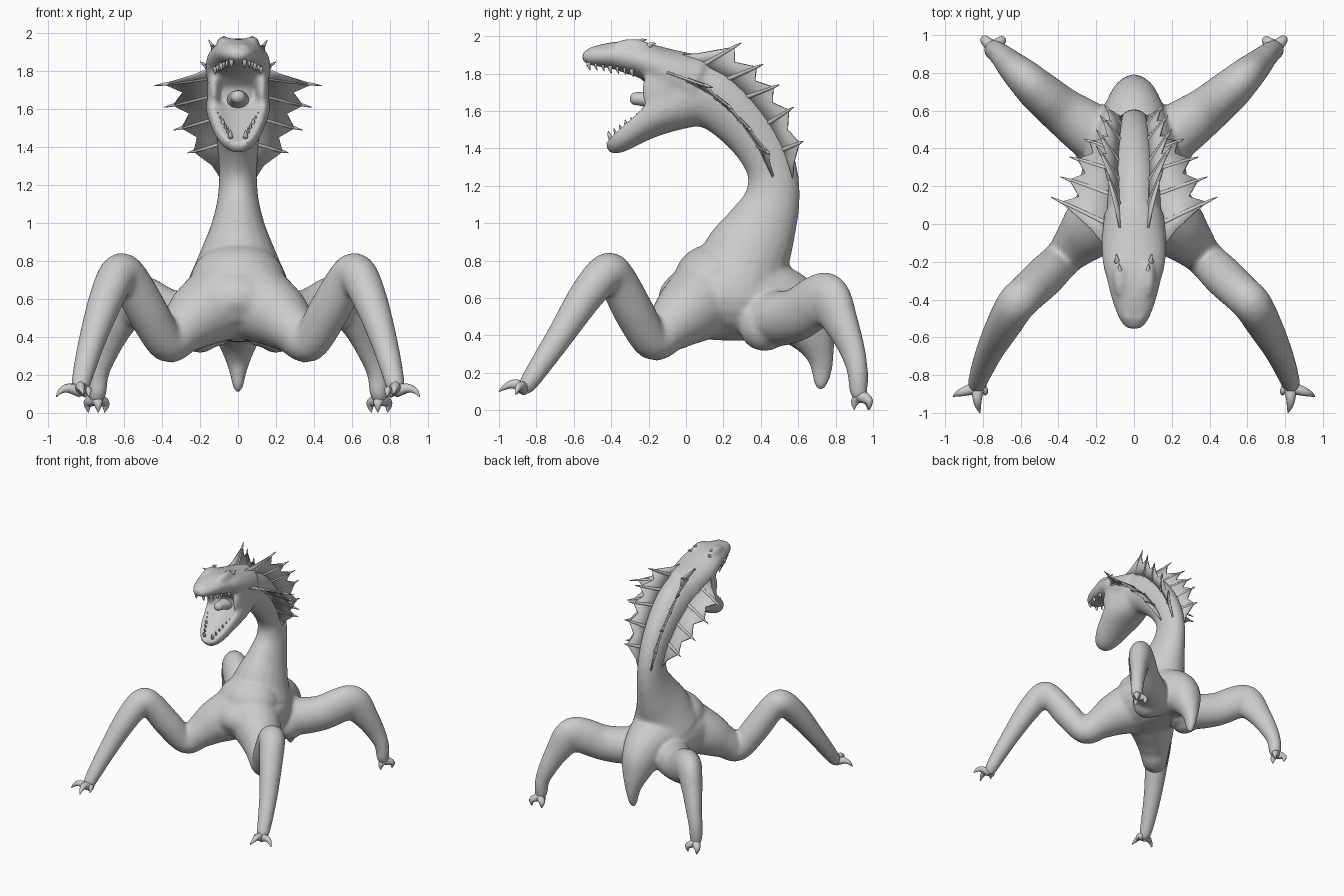
import bpy, bmesh, math
from mathutils import Vector, Matrix

skin = bpy.data.materials.new("grey_skin")
skin.diffuse_color = (0.6, 0.6, 0.6, 1)
X = Vector((1, 0, 0))


def smooth_path(pts, steps):
    """Catmull-Rom interpolation of position and radii together."""
    out = []
    for i in range(len(pts) - 1):
        p0, p1, p2, p3 = (pts[max(0, min(len(pts) - 1, i + k))] for k in (-1, 0, 1, 2))
        for j in range(steps):
            t = j / steps
            out.append([0.5 * (2 * b + (c - a) * t + (2 * a - 5 * b + 4 * c - d) * t * t
                               + (3 * b - a - 3 * c + d) * t ** 3)
                        for a, b, c, d in zip(p0, p1, p2, p3)])
    return out + [list(pts[-1])]


def tube(bm, pts, side=X, seg=20, steps=5, dip=0):
    """Closed loft; pts are (x, y, z, radius in path plane, radius sideways)."""
    path = smooth_path([p if len(p) == 5 else (*p, p[3]) for p in pts], steps)
    rings = []
    for i, p in enumerate(path):
        t = Vector(path[min(i + 1, len(path) - 1)][:3]) - Vector(path[max(i - 1, 0)][:3])
        t.normalize()
        s = (side - t * side.dot(t)).normalized()
        n = t.cross(s)
        ring = []
        for k in range(seg):
            a = 2 * math.pi * k / seg
            h = math.sin(a)
            if dip and h > 0:                       # scooped upper side
                h = math.sqrt(h) - dip * h ** 3
            ring.append(bm.verts.new(Vector(p[:3]) + s * p[4] * math.cos(a) + n * p[3] * h))
        rings.append(ring)
    for r, q in zip(rings, rings[1:]):
        for k in range(seg):
            bm.faces.new((r[k], r[(k + 1) % seg], q[(k + 1) % seg], q[k]))
    bm.faces.new(rings[0])
    bm.faces.new(rings[-1])


def blob(bm, centre, size):
    m = Matrix.Translation(centre) @ Matrix.Diagonal((*size, 1))
    bmesh.ops.create_uvsphere(bm, u_segments=20, v_segments=12, radius=1, matrix=m)


def finish(name, bm):
    bmesh.ops.recalc_face_normals(bm, faces=bm.faces)
    for f in bm.faces:
        f.smooth = True
    me = bpy.data.meshes.new(name)
    bm.to_mesh(me)
    bm.free()
    ob = bpy.data.objects.new(name, me)
    bpy.context.collection.objects.link(ob)
    me.materials.append(skin)
    return ob


def mid(points):
    return [(0, *p) for p in points]


def flip(points, s):
    return [(p[0] * s, *p[1:]) for p in points]


# body: neck, torso with tail, head and jaw, fused into one skin
bm = bmesh.new()
tube(bm, mid([(0, 1.715, .19, .15), (.16, 1.665, .172, .14), (.29, 1.56, .158, .125),
              (.40, 1.42, .143, .11), (.463, 1.27, .135, .1), (.459, 1.12, .152, .11),
              (.40, .97, .194, .148), (.33, .83, .235, .205), (.28, .70, .25, .265)]))
tube(bm, mid([(-.12, .53, .05, .08), (-.08, .55, .13, .17), (-.01, .57, .18, .24),
              (.1, .595, .22, .29), (.3, .6, .23, .275), (.5, .57, .2, .2),
              (.62, .48, .17, .15), (.685, .38, .115, .11), (.72, .28, .072, .068),
              (.725, .2, .054, .042), (.72, .14, .037, .03), (.715, .108, .014, .014)]))
blob(bm, (0, .15, .71), (.25, .21, .18))            # chest
tube(bm, mid([(-.555, 1.888, .022, .035), (-.51, 1.89, .048, .077), (-.4, 1.897, .071, .119),
              (-.3, 1.885, .089, .144), (-.2, 1.86, .1, .168), (-.08, 1.80, .132, .172),
              (.06, 1.74, .158, .158)]))
tube(bm, mid([(.02, 1.68, .17, .15), (-.13, 1.603, .13, .17), (-.25, 1.525, .096, .146),
              (-.33, 1.467, .08, .12), (-.39, 1.427, .064, .086), (-.425, 1.405, .038, .046)]),
     dip=.8)
blob(bm, (0, -.08, 1.7), (.13, .1, .13))            # back of the mouth
for s in (-1, 1):
    blob(bm, (s * .127, -.13, 1.71), (.035, .11, .14))      # cheek
    blob(bm, (s * .075, -.29, 1.952), (.037, .1, .035))     # brow
    blob(bm, (s * .035, -.49, 1.93), (.02, .03, .02))       # nostril
    blob(bm, (s * .2, .42, .455), (.12, .14, .14))          # hip
    tube(bm, flip([(.1, .08, .58, .21), (.21, -.01, .51, .175), (.3, -.1, .43, .13),
                   (.375, -.18, .37, .103), (.475, -.28, .53, .109), (.57, -.37, .70, .104),
                   (.625, -.425, .735, .104), (.69, -.535, .61, .094), (.76, -.665, .41, .075),
                   (.81, -.785, .23, .06), (.83, -.85, .135, .049), (.825, -.88, .11, .033)], s),
         Vector((s * .65, .75, 0)))
    tube(bm, flip([(.1, .4, .5, .15, .15), (.24, .5, .49, .148, .148), (.38, .6, .515, .142, .126),
                   (.5, .7, .58, .143, .113), (.57, .765, .585, .14, .1), (.645, .835, .455, .1, .08),
                   (.7, .89, .32, .075, .063), (.735, .917, .21, .058, .056),
                   (.742, .922, .11, .051, .05), (.748, .935, .06, .036, .036)], s),
         Vector((-s * .7, .7, 0)))
body = finish("body", bm)
rm = body.modifiers.new("fuse", "REMESH")
rm.mode = "VOXEL"
rm.voxel_size = .012
rm.use_smooth_shade = True
sm = body.modifiers.new("soften", "SMOOTH")
sm.factor = .5
sm.iterations = 18

# tongue
bm = bmesh.new()
tube(bm, mid([(-.08, 1.62, .05, .07), (-.18, 1.655, .045, .055), (-.25, 1.665, .036, .04),
              (-.285, 1.665, .03, .032), (-.3, 1.665, .01, .01)]))
finish("tongue", bm)

# teeth along both jaws
bm = bmesh.new()
for s in (-1, 1):
    for k in range(7):
        t = k / 6
        r = .008 if k % 3 else .013
        x, y, z = s * (.035 + .085 * t ** .7), -.52 + .23 * t, 1.86 - .035 * t
        tube(bm, [(x, y, z, r), (x, y, z - .02, r * .8), (x, y + .008, z - .03 - r, .001)],
             seg=8, steps=2)
        x, y, z = s * (.04 + .08 * t), -.4 + .18 * t, 1.45 + .12 * t
        tube(bm, [(x, y, z, r), (x, y - .012, z + .025, r * .7),
                  (x, y - .015, z + .03 + r, .001)], seg=8, steps=2)
finish("teeth", bm)

# claws
bm = bmesh.new()
front = ([(.83, -.865, .115, .035), (.895, -.885, .13, .025), (.935, -.9, .115, .015),
          (.957, -.912, .085, .003)],
         [(.825, -.865, .12, .036), (.83, -.92, .14, .026), (.825, -.965, .125, .016),
          (.815, -1, .1, .003)],
         [(.815, -.86, .11, .032), (.79, -.885, .12, .02), (.785, -.905, .085, .003)])
for s in (-1, 1):
    for claw in front:
        tube(bm, flip(claw, s), Vector((.3, .3, 1)), 10, 3)
    for dx, dy in ((-.045, .03), (.04, .035), (-.01, -.045)):
        tube(bm, flip([(.748, .935, .075, .036), (.748 + dx, .945 + dy * .8, .055, .026),
                       (.748 + dx * 1.1, .945 + dy, .03, .016),
                       (.748 + dx, .945 + dy, .002, .002)], s), Vector((1, .4, 0)), 10, 3)
finish("claws", bm)


def frill(name, bases, tips, depth):
    """Webbed fin on both sides; the first and last base have no spine."""
    bm, spines = bmesh.new(), bmesh.new()
    for s in (-1, 1):
        b = [Vector(p) for p in flip(bases, s)]
        full = [b[0]] + [Vector(p) for p in flip(tips, s)] + [b[-1]]
        web = [p.lerp(q, .82) for p, q in zip(b, full)]
        for i in range(len(b) - 1):
            low = (b[i] + b[i + 1]) / 2
            valley = low.lerp((full[i] + full[i + 1]) / 2, depth)
            for tri in ((b[i], web[i], valley), (b[i], valley, b[i + 1]),
                        (b[i + 1], valley, web[i + 1])):
                if (tri[1] - tri[0]).cross(tri[2] - tri[0]).length > 1e-5:
                    bm.faces.new([bm.verts.new(v) for v in tri])
        for p, q in list(zip(b, full))[1:-1]:
            tube(spines, [(*p, .014), (*p.lerp(q, .5), .012), (*p.lerp(q, .8), .009), (*q, .002)],
                 Vector((.2, .5, 1)), 8, 3)
    bmesh.ops.remove_doubles(bm, verts=bm.verts, dist=1e-4)
    web_ob = finish(name + "_web", bm)
    mod = web_ob.modifiers.new("thickness", "SOLIDIFY")
    mod.thickness = .012
    mod.offset = 0
    finish(name + "_spines", spines)


# side frill and back crest
frill("side_frill",
      [(.14, -.14, 1.82), (.12, -.01, 1.77), (.11, .15, 1.68), (.1, .28, 1.56),
       (.09, .38, 1.42), (.08, .475, 1.22)],
      [(.44, .143, 1.725), (.39, .25, 1.61), (.34, .355, 1.49), (.265, .45, 1.37)], .58)
frill("back_crest",
      [(.06, -.1, 1.9), (.07, .08, 1.84), (.07, .21, 1.765), (.07, .31, 1.67),
       (.065, .43, 1.53), (.06, .51, 1.39), (.05, .57, 1.2)],
      [(.155, .297, 1.965), (.2, .414, 1.85), (.2, .5, 1.74), (.18, .575, 1.62),
       (.155, .628, 1.438)], .55)

# small brow horns
bm = bmesh.new()
for s in (-1, 1):
    for x, y, z in ((.075, -.25, 1.965), (.09, -.2, 1.945)):
        tube(bm, [(s * x, y, z, .016), (s * x, y + .015, z + .012, .01),
                  (s * (x + .005), y + .04, z + .016, .002)], seg=8, steps=3)
finish("brow_horns", bm)
